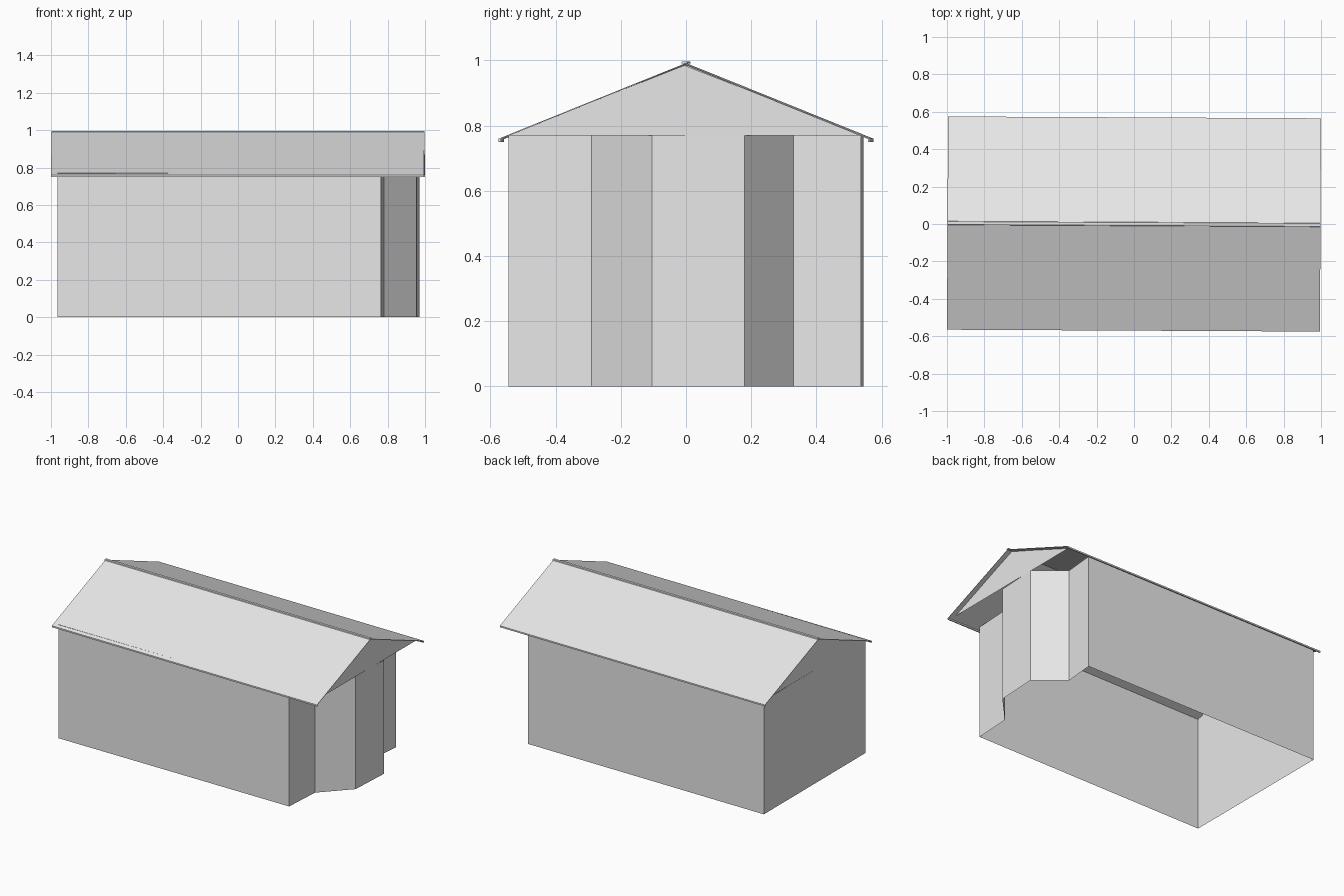
import bpy, bmesh
from mathutils import Matrix

old = bpy.data.objects.get("Cube")
if old:
    bpy.data.objects.remove(old, do_unlink=True)

grey = bpy.data.materials.new("plain_grey")
grey.use_nodes = True
grey.diffuse_color = (0.8, 0.8, 0.8, 1)
grey.node_tree.nodes["Principled BSDF"].inputs["Base Color"].default_value = (0.8, 0.8, 0.8, 1)

WALL_H = 0.77
HALF = 0.545
APEX = 0.985
SKEW = Matrix.Rotation(-0.005, 4, "Z")


def finish(name, bm, matrix=None):
    """Turn a bmesh into a flat-shaded object."""
    if matrix:
        bm.transform(matrix)
    mesh = bpy.data.meshes.new(name)
    bm.to_mesh(mesh)
    bm.free()
    mesh.materials.append(grey)
    obj = bpy.data.objects.new(name, mesh)
    bpy.context.collection.objects.link(obj)
    return obj


def extrude_profile(name, points, offset, closed_solid=False, matrix=None):
    """Sweep an outline of 3D points along an offset; optionally cap it."""
    bm = bmesh.new()
    start = [bm.verts.new(p) for p in points]
    end = [bm.verts.new([a + b for a, b in zip(p, offset)]) for p in points]
    n = len(points)
    for i in range(n):
        j = (i + 1) % n
        bm.faces.new((start[i], start[j], end[j], end[i]))
    if closed_solid:
        bm.faces.new(start[::-1])
        bm.faces.new(end)
        bmesh.ops.recalc_face_normals(bm, faces=bm.faces)
    return finish(name, bm, matrix)


# Walls: open shell with a projecting bay on the +x end
plan = [(-0.965, -HALF), (0.765, -HALF), (0.78, -0.29), (0.955, -0.105),
        (0.97, 0.18), (0.79, 0.33), (0.81, 0.537), (-0.965, HALF)]
extrude_profile("walls", [(x, y, 0) for x, y in plan], (0, 0, WALL_H))

# Gable triangles
for side, name in ((1, "left_gable"), (-1, "right_gable")):
    bm = bmesh.new()
    x = side * 0.965
    corners = [(x, -side * HALF, WALL_H), (x, side * HALF, WALL_H), (x, 0, APEX)]
    bm.faces.new([bm.verts.new(c) for c in corners])
    finish(name, bm, SKEW)

# Roof slopes: thin sheets with a small lip along the eaves
for side, name in ((1, "back_roof"), (-1, "front_roof")):
    section = [(0, 0.99), (0.57, 0.76), (0.57, 0.75), (0.563, 0.75),
               (0.563, 0.759), (0, 0.987)]
    extrude_profile(name, [(-0.997, side * y, z) for y, z in section],
                    (1.994, 0, 0), True, SKEW)

# Ridge cap
cap = [(-0.01, 0.99), (0.01, 0.99), (0.008, 0.996), (-0.008, 0.996)]
extrude_profile("ridge_cap", [(-0.997, y, z) for y, z in cap],
                (1.994, 0, 0), True, SKEW)
